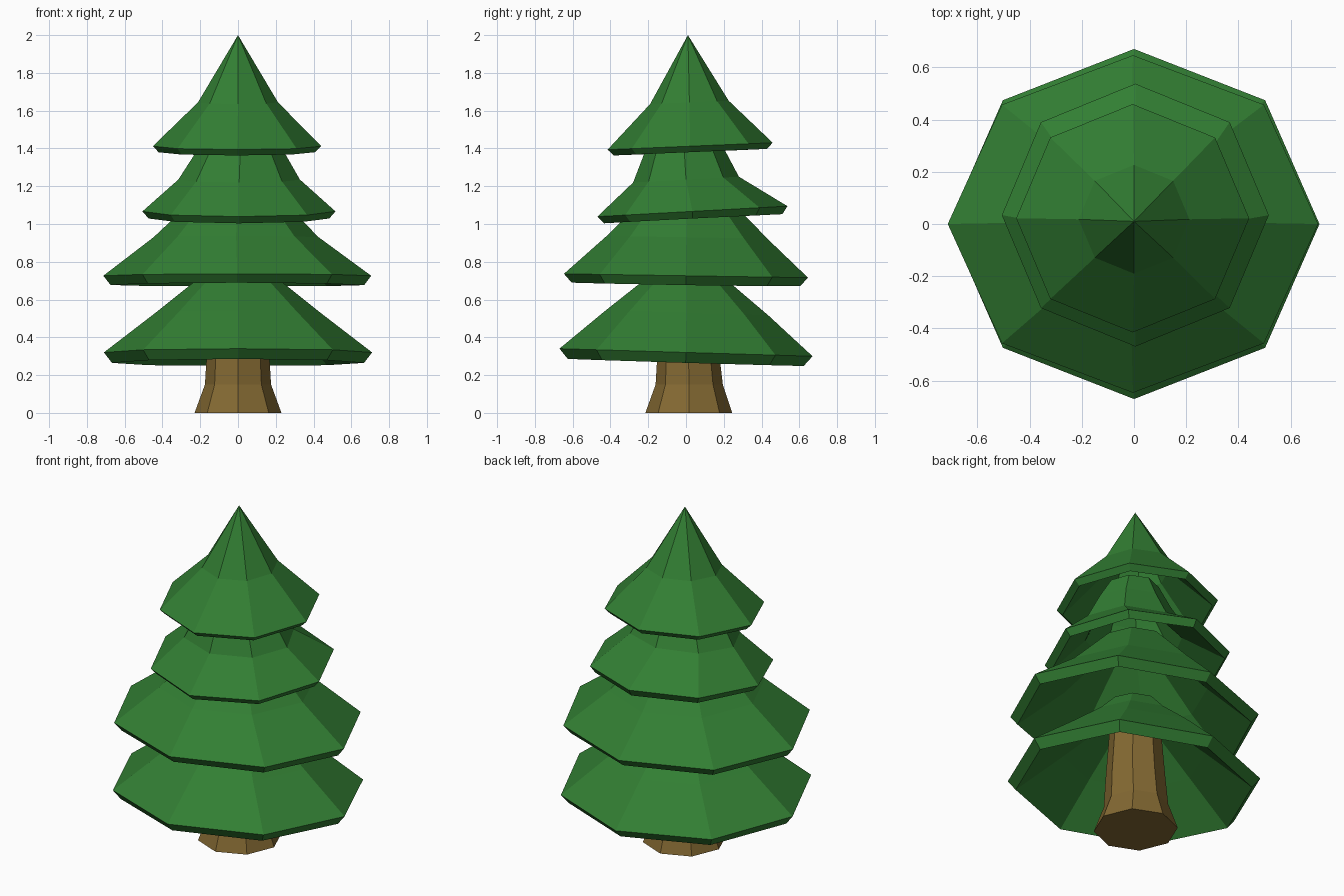
import bpy, bmesh, math

if "Cube" in bpy.data.objects:
    bpy.data.objects.remove(bpy.data.objects["Cube"])


def material(name, rgb):
    m = bpy.data.materials.new(name)
    m.diffuse_color = (*rgb, 1)
    m.use_nodes = True
    m.node_tree.nodes["Principled BSDF"].inputs["Base Color"].default_value = m.diffuse_color
    return m


green = material("pine green", (0.032, 0.210, 0.033))
brown = material("bark brown", (0.228, 0.140, 0.032))


def lofted(name, rings, tilt, mat, cap_bottom=False, cap_top=False, apex=None):
    """Eight-sided loft; each ring is (radius x, radius y, centre x, centre y, z)."""
    bm = bmesh.new()
    loops = []
    for rx, ry, cx, cy, z in rings:
        loop = []
        for i in range(8):
            a = i * math.pi / 4
            x, y = cx + rx * math.cos(a), cy + ry * math.sin(a)
            loop.append(bm.verts.new((x, y, z + tilt * y)))
        loops.append(loop)
    for low, high in zip(loops, loops[1:]):
        for i in range(8):
            j = (i + 1) % 8
            bm.faces.new((low[i], low[j], high[j], high[i]))
    if apex:
        tip = bm.verts.new(apex)
        for i in range(8):
            bm.faces.new((loops[-1][i], loops[-1][(i + 1) % 8], tip))
    if cap_bottom:
        bm.faces.new(loops[0][::-1])
    if cap_top:
        bm.faces.new(loops[-1])
    mesh = bpy.data.meshes.new(name)
    bm.to_mesh(mesh)
    bm.free()
    mesh.materials.append(mat)
    ob = bpy.data.objects.new(name, mesh)
    bpy.context.collection.objects.link(ob)
    return ob


# Trunk with flared foot
lofted("trunk", [(0.23, 0.23, 0, 0.015, 0), (0.175, 0.178, 0, 0.017, 0.15),
                 (0.165, 0.163, 0, 0.012, 0.32), (0.14, 0.14, 0, 0.01, 0.64)],
       0, brown, cap_bottom=True, cap_top=True)

# Branch tiers: hollow skirts, each tilted a little (rings, tilt, thickness, tip)
tiers = {
    "bottom_branches": ([(0.71, 0.67, 0, 0, 0.32), (0.437, 0.43, 0, 0.005, 0.53),
                         (0.237, 0.235, 0, 0.005, 0.69), (0.14, 0.14, 0, 0.005, 0.79)],
                        -0.03, 0.07, None),
    "lower_branches": ([(0.709, 0.646, -0.004, 0, 0.726), (0.437, 0.425, -0.01, 0.005, 0.93),
                        (0.18, 0.18, 0, 0.005, 1.18)],
                       -0.016, 0.062, None),
    "upper_branches": ([(0.511, 0.503, 0.005, 0.034, 1.065), (0.322, 0.28, 0.006, 0.0, 1.235),
                        (0.222, 0.205, 0.012, -0.01, 1.40), (0.15, 0.14, 0.012, 0, 1.52)],
                       0.055, 0.05, None),
    "top_branches": ([(0.446, 0.437, -0.005, 0.022, 1.411), (0.212, 0.208, 0, 0.018, 1.643)],
                     0.042, 0.045, (0, 0.01, 2.0)),
}
for name, (rings, tilt, thick, tip) in tiers.items():
    ob = lofted(name, rings, tilt, green, apex=tip)
    shell = ob.modifiers.new("shell", 'SOLIDIFY')
    shell.thickness = thick
    shell.offset = -1
